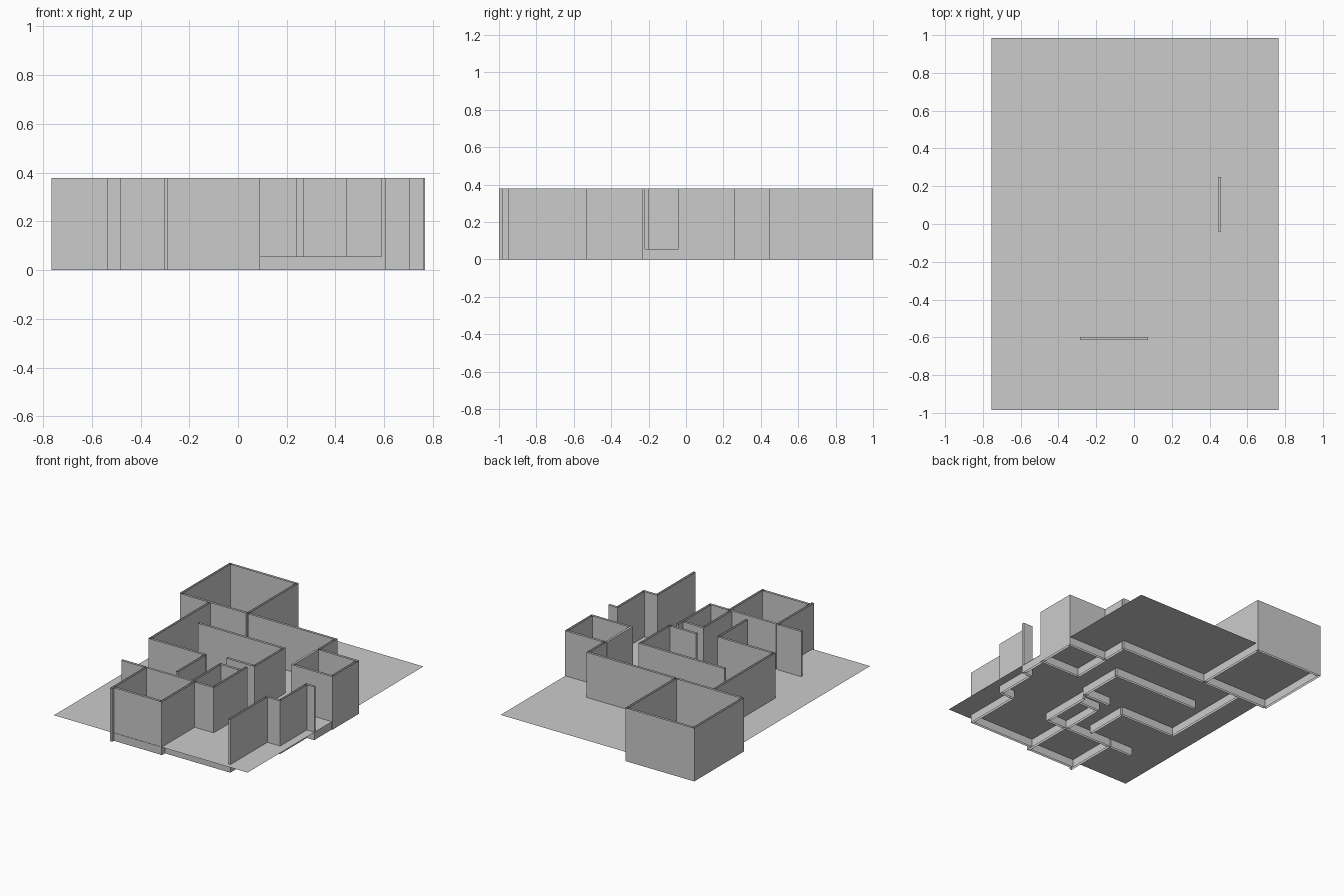
import bpy

if "Cube" in bpy.data.objects:
    bpy.data.objects.remove(bpy.data.objects["Cube"])

H = 0.378      # wall height
SLAB = 0.057   # height of the ground sheet
T = 0.016      # wall thickness


def mesh_object(name, verts, faces):
    me = bpy.data.meshes.new(name)
    me.from_pydata(verts, [], faces)
    me.update()
    ob = bpy.data.objects.new(name, me)
    bpy.context.collection.objects.link(ob)
    return ob


def wall(name, x0, x1, y0, y1, top=H, cap=False):
    """Upright wall shell, open at top and bottom unless capped."""
    ring = [(x0, y0), (x1, y0), (x1, y1), (x0, y1)]
    verts = [(x, y, z) for z in (0, top) for x, y in ring]
    faces = [(i, (i + 1) % 4, (i + 1) % 4 + 4, i + 4) for i in range(4)]
    if cap:
        faces.append((4, 5, 6, 7))
    return mesh_object(name, verts, faces)


def wall_x(name, x0, x1, y, **kw):
    return wall(name, x0, x1, y, y + T, **kw)


def wall_y(name, x, y0, y1, **kw):
    return wall(name, x, x + T, y0, y1, **kw)


# ground sheet
mesh_object("ground_sheet",
            [(-0.755, -0.985, SLAB), (0.765, -0.985, SLAB),
             (0.765, 0.985, SLAB), (-0.755, 0.985, SLAB)], [(0, 1, 2, 3)])

# back left room
wall_y("back_room_left_wall", -0.765, 0.44, 1.0)
wall_y("back_room_right_wall", -0.24, 0.45, 1.0)
wall_x("back_room_back_wall", -0.75, -0.225, 1.0 - T)
wall_x("back_room_front_wall", -0.75, -0.24, 0.45 - T)

# central hall
wall_y("hall_left_wall", -0.535, -0.24, 0.45 - T)
wall_x("hall_back_wall", -0.225, 0.465, 0.45 - T)
wall_x("hall_front_wall", -0.52, -0.09, -0.24)
wall_x("hall_partition", -0.405, 0.27, 0.13)
wall_y("hall_right_wall", 0.255, -0.2, 0.13)
wall_x("hall_front_right_wall", 0.05, 0.27, -0.2)

# right side room
wall_y("side_room_inner_wall", 0.445, -0.04, 0.25, cap=True)
wall_y("side_room_inner_wall_back", 0.45, 0.25, 0.45 - T)
wall_x("side_room_front_wall", 0.46, 0.768, -0.04)
wall_x("side_room_back_wall", 0.46, 0.768, 0.26 - T)
wall_y("side_room_outer_wall", 0.768 - T, -0.04 + T, 0.26 - T)

# front room
wall_y("front_room_left_wall", -0.303, -1.0, -0.605)
wall_y("front_room_right_wall", 0.075, -0.985, -0.605)
wall_x("front_room_front_wall", -0.287, 0.075, -0.982)
wall_x("front_room_back_wall", -0.287, 0.075, -0.615, cap=True)
wall_x("front_wing_wall", -0.485, -0.303, -0.615)

# small inner rooms
wall_x("bath_front_wall", 0.09, 0.24, -0.615)
wall_y("bath_right_wall", 0.24 - T, -0.6, -0.235)
wall_x("bath_back_wall", 0.06, 0.24 - T, -0.3)
wall_y("bath_left_wall", 0.06, -0.6, -0.3)
wall_y("store_wall", -0.1, -0.55, -0.24)

# stepped right front walls
wall_y("lounge_right_wall", 0.605 - T, -0.95, -0.535)
wall_x("lounge_step_wall", 0.605 - T, 0.705, -0.535)
wall_y("lounge_upper_wall", 0.705 - T, -0.535 + T, -0.235)
wall_x("lounge_back_wall", 0.705 - T, 0.763, -0.235)

# low sills under the openings
wall_x("front_sill", 0.09, 0.605 - T, -0.95, top=SLAB)
wall_y("side_sill", 0.763 - T, -0.235 + T, -0.04, top=SLAB)
